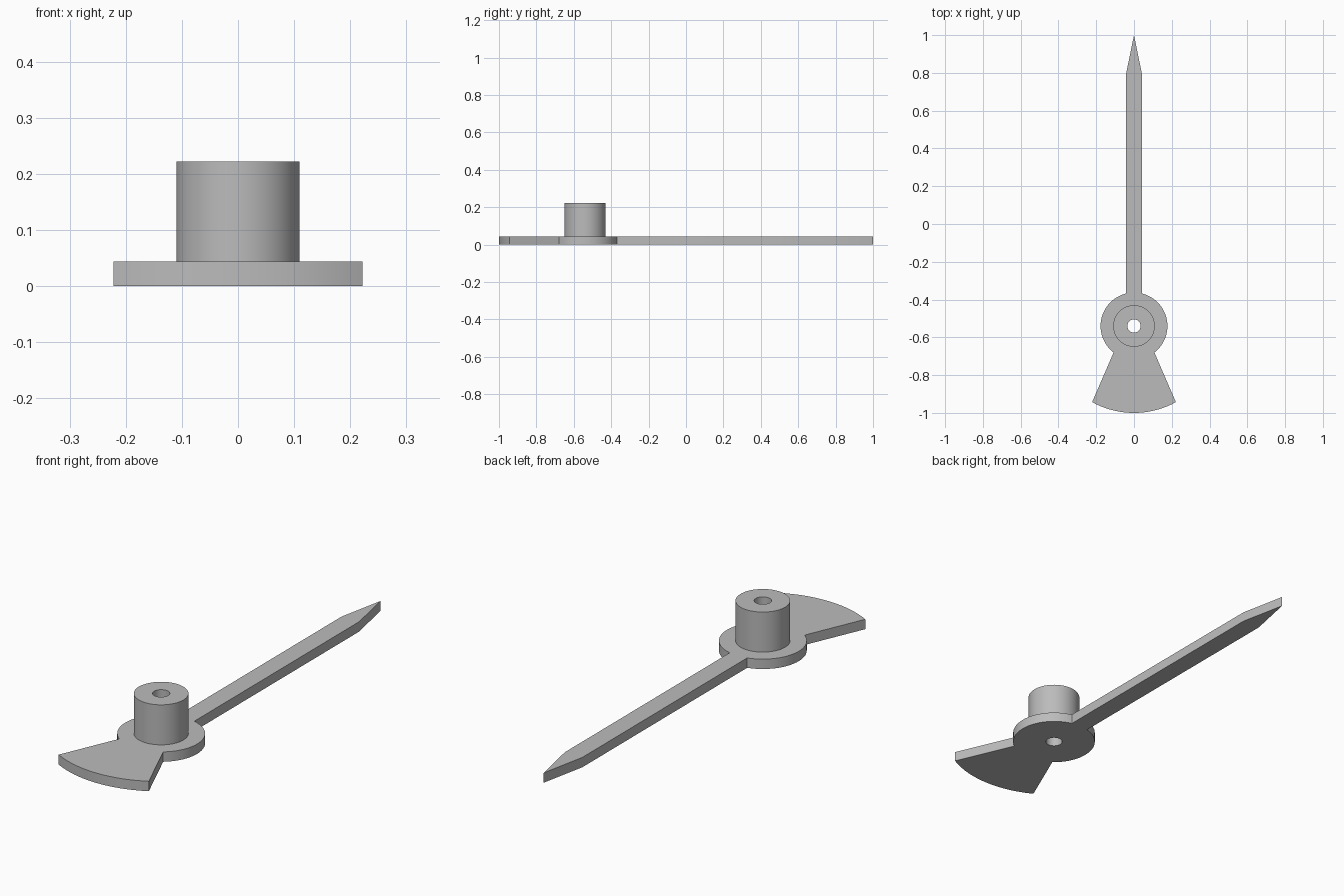
import bpy
import bmesh
from math import sin, cos, asin, atan2, pi, radians

cube = bpy.data.objects.get("Cube")
if cube:
    bpy.data.objects.remove(cube, do_unlink=True)

HUB_Y = -0.54
HUB_R = 0.177
BARREL_R = 0.11
BORE_R = 0.035
TAIL_R = 0.46
PLATE_TOP = 0.044
BARREL_TOP = 0.222

grey = bpy.data.materials.new("plain grey")
grey.use_nodes = True
colour = (0.5, 0.5, 0.5, 1)
grey.diffuse_color = colour
grey.node_tree.nodes["Principled BSDF"].inputs["Base Color"].default_value = colour


def arc(radius, start, end, steps):
    """Points about the hub centre, both ends included."""
    angles = [start + (end - start) * i / steps for i in range(steps + 1)]
    return [(radius * cos(a), HUB_Y + radius * sin(a)) for a in angles]


def circle(radius, steps=64):
    return arc(radius, 0, 2 * pi, steps)[:-1]


def extrude_outline(name, outer, hole, bottom, top):
    """Solid of constant section with a through hole."""
    bm = bmesh.new()
    edges = []
    for loop in (outer, hole):
        verts = [bm.verts.new((x, y, bottom)) for x, y in loop]
        for a, b in zip(verts, verts[1:] + verts[:1]):
            edges.append(bm.edges.new((a, b)))
    bmesh.ops.triangle_fill(bm, use_beauty=True, edges=edges)
    result = bmesh.ops.extrude_face_region(bm, geom=bm.faces[:], use_keep_orig=True)
    for v in result["geom"]:
        if isinstance(v, bmesh.types.BMVert):
            v.co.z = top
    bmesh.ops.recalc_face_normals(bm, faces=bm.faces[:])
    mesh = bpy.data.meshes.new(name)
    bm.to_mesh(mesh)
    bm.free()
    mesh.materials.append(grey)
    obj = bpy.data.objects.new(name, mesh)
    bpy.context.collection.objects.link(obj)
    bpy.ops.object.select_all(action="DESELECT")
    obj.select_set(True)
    bpy.context.view_layer.objects.active = obj
    bpy.ops.object.shade_smooth_by_angle(angle=radians(20))
    return obj


# Right half of the plate outline, from the tail arc round the hub to the tip
half_width = 0.043
tail_corner = atan2(-0.4, 0.22)
tail_root = atan2(-0.14, 0.108)
pointer_root = pi / 2 - asin(half_width / HUB_R)
half = arc(TAIL_R, -pi / 2, tail_corner, 10)
half += arc(HUB_R, tail_root, pointer_root, 32)
half += [(half_width, 0.79), (0, 1)]
mirrored = [(-x, y) for x, y in reversed(half[1:-1])]

# Flat pointer with hub disc and fan-shaped counterweight
extrude_outline("pointer_plate", half + mirrored, circle(BORE_R), 0, PLATE_TOP)

# Raised barrel with a bore continuing through the plate
extrude_outline("hub_barrel", circle(BARREL_R), circle(BORE_R), PLATE_TOP, BARREL_TOP)
